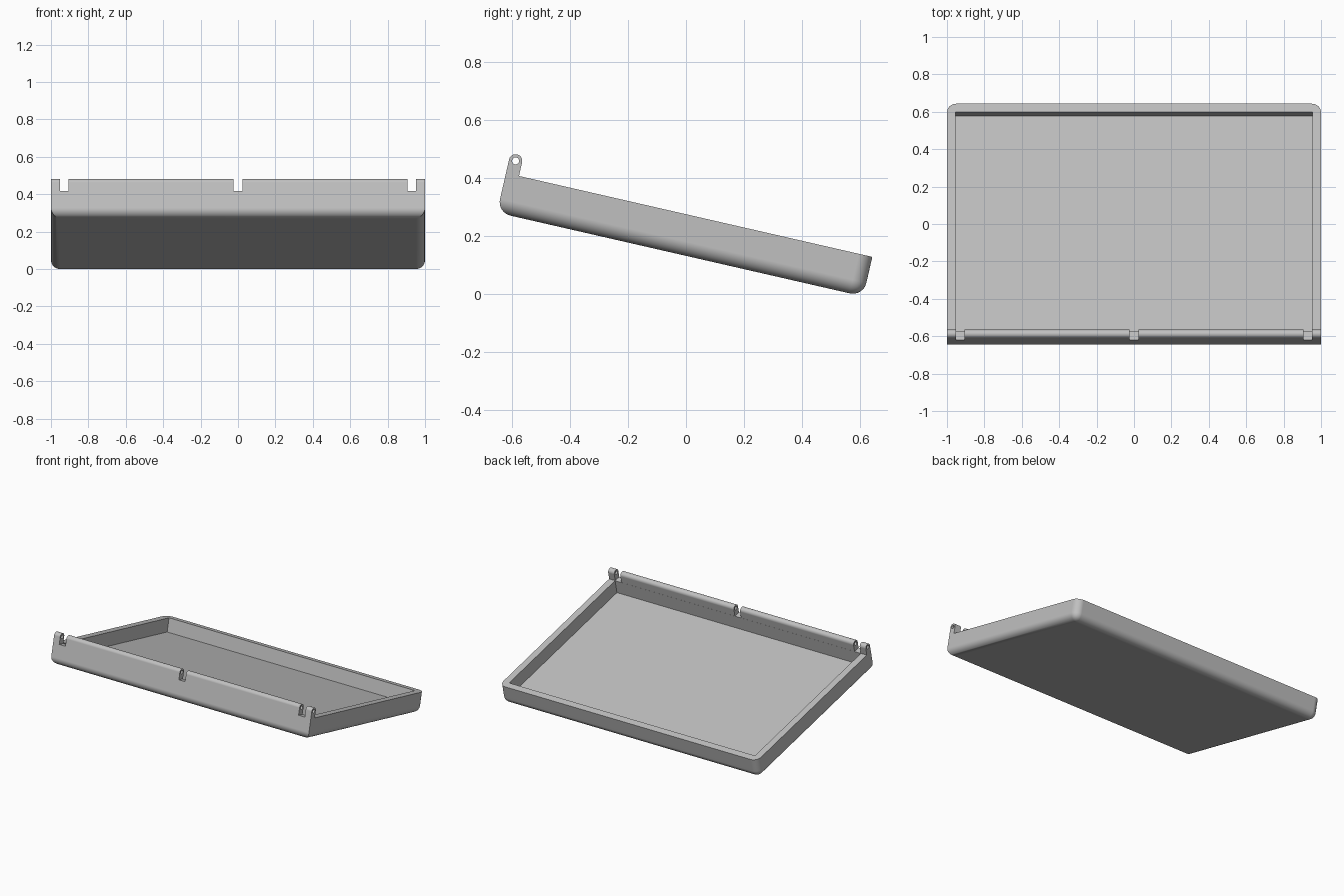
import bpy, bmesh
from math import radians, sin, cos, pi
from mathutils import Matrix, Vector

cube = bpy.data.objects.get("Cube")
if cube:
    bpy.data.objects.remove(cube, do_unlink=True)

# Tray dimensions before tilting
HALF = 1.0
FRONT, BACK = -0.70, 0.597
BASE, RIM = 0.13, 0.27
WALL = 0.046
FILLET = 0.048
BAR_R = WALL / 2
BAR_Y, BAR_Z = FRONT + BAR_R, 0.318
TILT = radians(-12.9)

grey = bpy.data.materials.new("light grey")
grey.use_nodes = True
color = (0.53, 0.53, 0.53, 1)
grey.diffuse_color = color
grey.node_tree.nodes["Principled BSDF"].inputs["Base Color"].default_value = color


def make_object(name, bm):
    mesh = bpy.data.meshes.new(name)
    bmesh.ops.recalc_face_normals(bm, faces=bm.faces)
    bm.to_mesh(mesh)
    bm.free()
    obj = bpy.data.objects.new(name, mesh)
    bpy.context.collection.objects.link(obj)
    return obj


def box(name, low, high):
    low, high = Vector(low), Vector(high)
    bm = bmesh.new()
    bmesh.ops.create_cube(bm, size=1)
    bmesh.ops.scale(bm, vec=high - low, verts=bm.verts)
    bmesh.ops.translate(bm, vec=(low + high) / 2, verts=bm.verts)
    return make_object(name, bm)


def cut(obj, cutter):
    mod = obj.modifiers.new("cut", "BOOLEAN")
    mod.operation = "DIFFERENCE"
    mod.solver = "EXACT"
    mod.object = cutter
    bpy.ops.object.modifier_apply(modifier=mod.name)
    bpy.data.objects.remove(cutter, do_unlink=True)


# Side profile: tray body with a round-topped hinge wall at the front
profile = [(FRONT, BASE), (BACK, BASE), (BACK, RIM), (FRONT + WALL, RIM)]
steps = 20
for i in range(steps + 1):
    a = pi * i / steps
    profile.append((BAR_Y + BAR_R * cos(a), BAR_Z + BAR_R * sin(a)))

bm = bmesh.new()
face = bm.faces.new([bm.verts.new((-HALF, y, z)) for y, z in profile])
extruded = bmesh.ops.extrude_face_region(bm, geom=[face])["geom"]
bmesh.ops.translate(bm, vec=(2 * HALF, 0, 0),
                    verts=[g for g in extruded if isinstance(g, bmesh.types.BMVert)])
bmesh.ops.recalc_face_normals(bm, faces=bm.faces)


# Round the bottom edges and the upright back corners
def rounded(edge):
    a, b = (v.co for v in edge.verts)
    bottom = max(a.z, b.z) < BASE + 0.001
    back_corner = min(a.y, b.y) > BACK - 0.001 and abs(a.x - b.x) < 0.001
    return bottom or back_corner


bmesh.ops.bevel(bm, geom=[e for e in bm.edges if rounded(e)], offset=FILLET,
                offset_type="OFFSET", segments=8, profile=0.5, affect="EDGES")
tray = make_object("hinged_tray", bm)
tray.data.materials.append(grey)
bpy.context.view_layer.objects.active = tray
tray.select_set(True)

# Hollow interior
cut(tray, box("cavity_cutter", (-HALF + WALL, FRONT + WALL + 0.0005, BASE + WALL),
              (HALF - WALL, BACK - WALL, RIM + 0.2)))

# Hinge slots
for x in (-0.929, 0, 0.929):
    cut(tray, box("slot_cutter", (x - 0.024, FRONT - 0.1, RIM),
                  (x + 0.024, FRONT + 0.1, RIM + 0.2)))

# Hinge pin hole through the full width
bm = bmesh.new()
bmesh.ops.create_cone(bm, cap_ends=True, segments=32, radius1=0.012, radius2=0.012,
                      depth=2.4 * HALF,
                      matrix=Matrix.Translation((0, BAR_Y, BAR_Z)) @ Matrix.Rotation(pi / 2, 4, "Y"))
cut(tray, make_object("pin_cutter", bm))

# Tilt, centre and rest on the ground
tray.data.transform(Matrix.Rotation(TILT, 4, "X"))
ys = [v.co.y for v in tray.data.vertices]
zs = [v.co.z for v in tray.data.vertices]
tray.data.transform(Matrix.Translation((0, -(min(ys) + max(ys)) / 2, -min(zs))))

# Smooth fillets, crisp flat faces
bpy.ops.object.shade_smooth_by_angle(angle=radians(30))
normals = tray.modifiers.new("flat face normals", "WEIGHTED_NORMAL")
normals.keep_sharp = True
